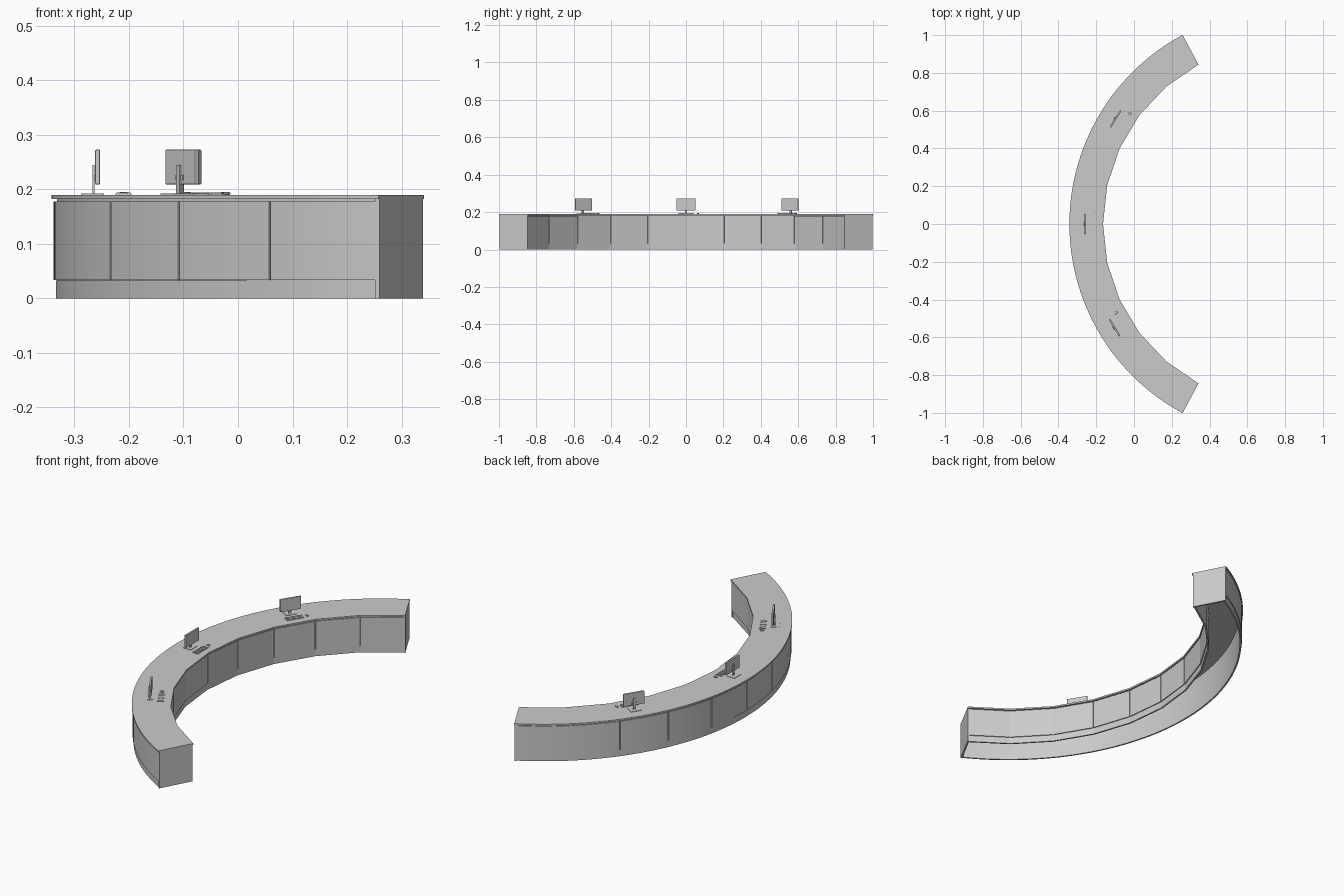
import bpy, bmesh, math
from mathutils import Matrix

if "Cube" in bpy.data.objects:
    bpy.data.objects.remove(bpy.data.objects["Cube"])

CX = 0.793                      # centre of the arc
A = math.radians(61.85)         # half sweep of the desk
N = 10                          # panels per side
STEP = 2 * A / N

grey = bpy.data.materials.new("plain grey")
grey.diffuse_color = (0.6, 0.6, 0.6, 1)
grey.use_nodes = True
grey.node_tree.nodes["Principled BSDF"].inputs["Base Color"].default_value = grey.diffuse_color


def finish(bm, name, smooth=True):
    bmesh.ops.recalc_face_normals(bm, faces=bm.faces)
    me = bpy.data.meshes.new(name)
    bm.to_mesh(me)
    bm.free()
    ob = bpy.data.objects.new(name, me)
    me.materials.append(grey)
    bpy.context.collection.objects.link(ob)
    if smooth:
        bpy.ops.object.select_all(action='DESELECT')
        ob.select_set(True)
        bpy.context.view_layer.objects.active = ob
        bpy.ops.object.shade_smooth_by_angle(angle=math.radians(8))
    return ob


def radius(r, a, flat):
    """Flat radii follow the straight chords of the panels."""
    if not flat:
        return r
    h = STEP / 2
    t = (a + A) % STEP - h
    return r * math.cos(h) / math.cos(t)


def arc_block(bm, r0, r1, z0, z1, a0, a1, seg, flat0=False, flat1=False):
    rings = []
    for i in range(seg + 1):
        a = a0 + (a1 - a0) * i / seg
        ring = []
        for r, f, z in ((r0, flat0, z0), (r1, flat1, z0), (r1, flat1, z1), (r0, flat0, z1)):
            q = radius(r, a, f)
            ring.append(bm.verts.new((CX - q * math.cos(a), q * math.sin(a), z)))
        rings.append(ring)
    for p, q in zip(rings, rings[1:]):
        for k in range(4):
            bm.faces.new((p[k], p[(k + 1) % 4], q[(k + 1) % 4], q[k]))
    bm.faces.new(rings[0])
    bm.faces.new(rings[-1])


def arc_object(name, *args, **kw):
    bm = bmesh.new()
    arc_block(bm, *args, **kw)
    return finish(bm, name)


# countertop
arc_object("countertop", 0.957, 1.135, 0.182, 0.19, -A, A, 80, flat0=True)

# hollow walls: backing, kick plinth and separate panels on each side
for side, flat, back, plinth, panel in (
        ("outer", False, (1.119, 1.125), (1.119, 1.127), (1.124, 1.131)),
        ("inner", True, (0.967, 0.973), (0.965, 0.973), (0.961, 0.968))):
    kw = dict(flat0=flat, flat1=flat)
    arc_object(side + "_backing", *back, 0.03, 0.183, -A, A, 80, **kw)
    arc_object(side + "_plinth", *plinth, 0.0, 0.033, -A, A, 80, **kw)
    bm = bmesh.new()
    for i in range(N):
        g = 0.0018
        arc_block(bm, *panel, 0.0335, 0.178, -A + i * STEP + g, -A + (i + 1) * STEP - g, 8, **kw)
    finish(bm, side + "_panels")

# end panels
for s, name in ((-1, "front_end_panel"), (1, "back_end_panel")):
    arc_object(name, 0.961, 1.131, 0.0, 0.183, s * (A - 0.008), s * A, 1)


def box(bm, x0, x1, y0, y1, z0, z1, bevel=0):
    m = Matrix.Translation(((x0 + x1) / 2, (y0 + y1) / 2, (z0 + z1) / 2)) @ \
        Matrix.Diagonal((x1 - x0, y1 - y0, z1 - z0, 1))
    vs = bmesh.ops.create_cube(bm, size=1, matrix=m)["verts"]
    if bevel:
        es = list({e for v in vs for e in v.link_edges})
        bmesh.ops.bevel(bm, geom=es, offset=bevel, segments=2, affect='EDGES', profile=0.5)


# workstations, local +x faces the clerk
T = 0.19
for label, deg in (("front", -31.5), ("middle", 0), ("back", 32)):
    a = math.radians(deg)
    place = Matrix.Translation((CX - 1.051 * math.cos(a), 1.051 * math.sin(a), 0)) @ \
        Matrix.Rotation(-a, 4, 'Z')

    bm = bmesh.new()                                        # screen
    box(bm, -0.004, 0.005, -0.052, 0.052, 0.209, 0.273, 0.002)
    finish(bm, label + "_monitor", False).matrix_world = place

    bm = bmesh.new()                                        # stand
    box(bm, -0.009, -0.005, -0.006, 0.006, T, 0.245)
    box(bm, -0.006, -0.003, -0.012, 0.012, 0.217, 0.226)
    box(bm, -0.03, 0.012, -0.025, 0.025, T, T + 0.002)
    finish(bm, label + "_monitor_stand", False).matrix_world = place

    bm = bmesh.new()                                        # keyboard with key rows
    box(bm, 0.033, 0.063, -0.042, 0.042, T, T + 0.0025)
    for r in range(4):
        for c in range(12):
            x, y = 0.035 + r * 0.0067, -0.0405 + c * 0.0068
            box(bm, x, x + 0.0055, y, y + 0.0057, T + 0.002, T + 0.004)
    finish(bm, label + "_keyboard", False).matrix_world = place

    bm = bmesh.new()                                        # mouse
    box(bm, 0.04, 0.057, 0.058, 0.069, T, T + 0.005, 0.002)
    finish(bm, label + "_mouse", False).matrix_world = place
